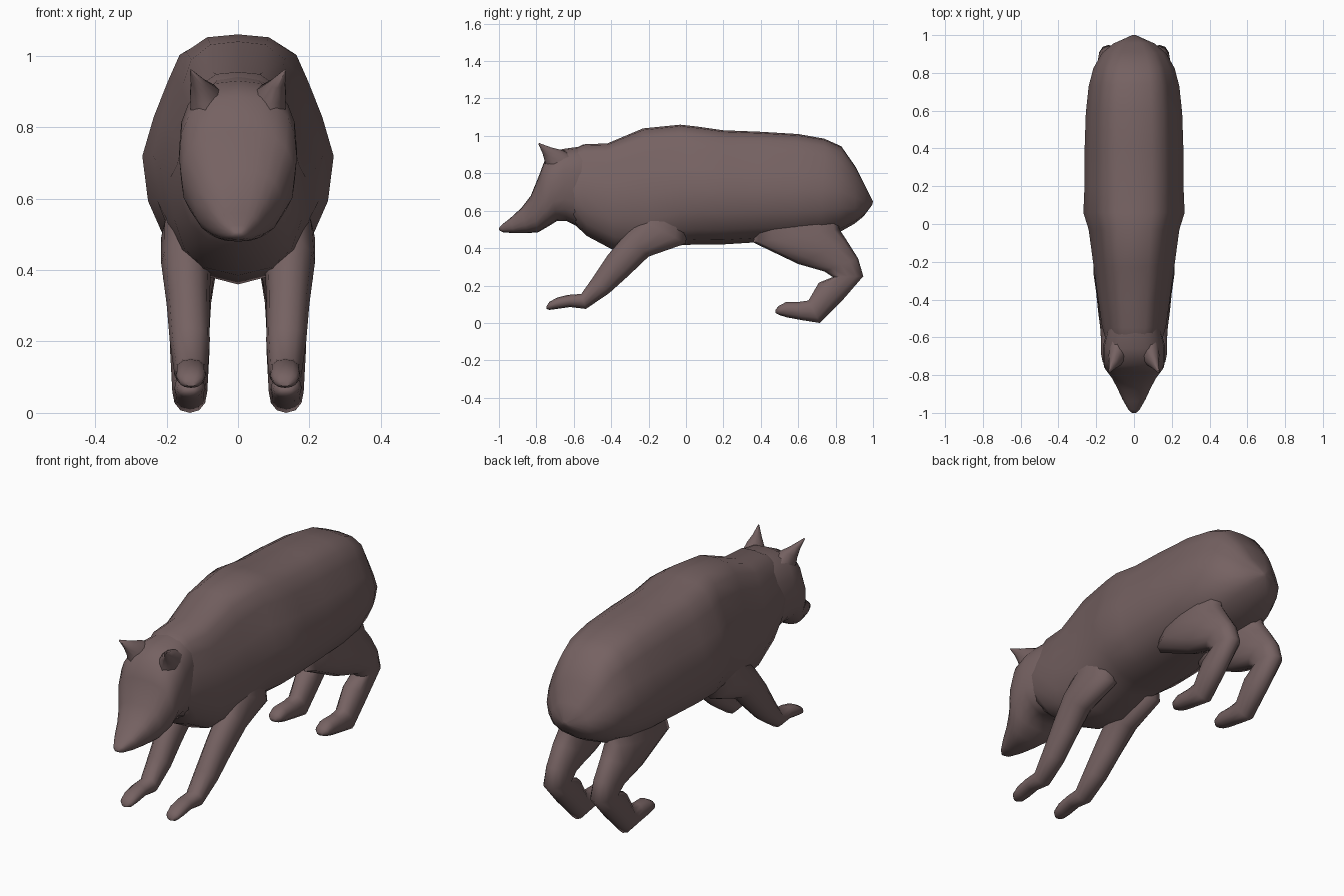
import bpy, bmesh, math
from mathutils import Vector

fur = bpy.data.materials.new("brown fur")
fur.diffuse_color = (0.18, 0.122, 0.122, 1)


def oval(sides, power):
    """Rounded cross-section as (height, width) factors."""
    pts = []
    for i in range(sides):
        t = 2 * math.pi * i / sides
        c, s = math.cos(t), math.sin(t)
        pts.append((math.copysign(abs(c) ** (2 / power), c),
                    math.copysign(abs(s) ** (2 / power), s)))
    return pts


def mirrored(half):
    """Full cross-section from its right half."""
    return half + [(v, -w) for v, w in half[-2:0:-1]]


# Trunk cross-section: narrow shoulders, widest at the flank, full belly
TRUNK = mirrored([(1, 0), (.975, .36), (.85, .61), (.62, .73), (.3, .88), (-.05, 1),
                  (-.45, .94), (-.74, .79), (-.92, .5), (-1, 0)])


def loft(name, sections, profile, side=1):
    """Skin rings; section = upper (y, z), lower (y, z), centre x, half width."""
    bm = bmesh.new()
    rings = []
    n = len(profile)
    for ya, za, yb, zb, cx, hw in sections:
        a, b = Vector((cx * side, ya, za)), Vector((cx * side, yb, zb))
        mid, half = (a + b) / 2, (a - b) / 2
        rings.append([bm.verts.new(mid + half * v + Vector((hw * w, 0, 0)))
                      for v, w in profile])
    for p, q in zip(rings, rings[1:]):
        for i in range(n):
            j = (i + 1) % n
            bm.faces.new((p[i], p[j], q[j], q[i]))
    bm.faces.new(rings[0][::-1])
    bm.faces.new(rings[-1])
    bmesh.ops.recalc_face_normals(bm, faces=bm.faces)
    me = bpy.data.meshes.new(name)
    bm.to_mesh(me)
    bm.free()
    me.materials.append(fur)
    ob = bpy.data.objects.new(name, me)
    bpy.context.collection.objects.link(ob)
    bpy.context.view_layer.objects.active = ob
    ob.select_set(True)
    bpy.ops.object.shade_smooth_by_angle(angle=math.radians(60))
    ob.select_set(False)
    return ob


# Trunk and neck, front to back
loft("body", [
    (-0.61, 0.925, -0.61, 0.54, 0, 0.15),
    (-0.55, 0.955, -0.53, 0.465, 0, 0.17),
    (-0.42, 0.96, -0.38, 0.385, 0, 0.19),
    (-0.23, 1.04, -0.20, 0.36, 0, 0.215),
    (-0.03, 1.06, -0.03, 0.415, 0, 0.24),
    (0.06, 1.05, 0.06, 0.42, 0, 0.268),
    (0.20, 1.03, 0.20, 0.42, 0, 0.262),
    (0.40, 1.022, 0.36, 0.43, 0, 0.262),
    (0.60, 1.01, 0.58, 0.44, 0, 0.255),
    (0.74, 0.985, 0.72, 0.455, 0, 0.24),
    (0.83, 0.945, 0.82, 0.485, 0, 0.215),
    (0.91, 0.83, 0.90, 0.53, 0, 0.17),
    (0.96, 0.73, 0.95, 0.57, 0, 0.11),
    (1.00, 0.65, 0.995, 0.63, 0, 0.015),
], TRUNK)

# Head with tapered muzzle
loft("head", [
    (-0.55, 0.945, -0.55, 0.50, 0, 0.14),
    (-0.66, 0.93, -0.64, 0.545, 0, 0.165),
    (-0.75, 0.885, -0.69, 0.545, 0, 0.165),
    (-0.785, 0.79, -0.73, 0.52, 0, 0.158),
    (-0.83, 0.68, -0.79, 0.485, 0, 0.12),
    (-0.88, 0.615, -0.85, 0.48, 0, 0.09),
    (-0.94, 0.56, -0.92, 0.48, 0, 0.06),
    (-0.985, 0.525, -0.98, 0.485, 0, 0.03),
    (-1.00, 0.507, -0.998, 0.495, 0, 0.012),
], oval(20, 2.55))

for side, label in ((-1, "left"), (1, "right")):
    # Pointed ears
    loft("ear_" + label, [
        (-0.59, 0.89, -0.75, 0.78, 0.08, 0.055),
        (-0.665, 0.925, -0.755, 0.865, 0.093, 0.043),
        (-0.72, 0.938, -0.768, 0.91, 0.11, 0.023),
        (-0.785, 0.962, -0.79, 0.957, 0.132, 0.003),
    ], oval(10, 2), side)
    # Front leg reaching forward, from shoulder to paw
    loft("front_leg_" + label, [
        (-0.23, 0.78, 0.02, 0.70, 0.10, 0.06),
        (-0.25, 0.56, 0.00, 0.425, 0.14, 0.075),
        (-0.32, 0.48, -0.20, 0.355, 0.145, 0.07),
        (-0.42, 0.36, -0.31, 0.25, 0.14, 0.06),
        (-0.50, 0.24, -0.41, 0.16, 0.135, 0.056),
        (-0.56, 0.155, -0.535, 0.075, 0.132, 0.047),
        (-0.63, 0.15, -0.62, 0.085, 0.132, 0.042),
        (-0.69, 0.135, -0.69, 0.075, 0.132, 0.042),
        (-0.73, 0.113, -0.73, 0.07, 0.132, 0.034),
        (-0.745, 0.09, -0.745, 0.075, 0.132, 0.015),
    ], oval(12, 2.2), side)
    # Hind leg: thigh, hock, foot
    loft("hind_leg_" + label, [
        (0.40, 0.66, 0.80, 0.68, 0.10, 0.06),
        (0.36, 0.43, 0.82, 0.50, 0.132, 0.083),
        (0.60, 0.315, 0.86, 0.44, 0.137, 0.073),
        (0.74, 0.275, 0.92, 0.345, 0.136, 0.061),
        (0.785, 0.245, 0.948, 0.25, 0.135, 0.056),
        (0.71, 0.215, 0.84, 0.125, 0.135, 0.055),
        (0.655, 0.12, 0.715, 0.0, 0.135, 0.049),
        (0.60, 0.112, 0.62, 0.015, 0.135, 0.044),
        (0.535, 0.112, 0.54, 0.03, 0.135, 0.043),
        (0.495, 0.09, 0.50, 0.042, 0.135, 0.036),
        (0.478, 0.07, 0.48, 0.052, 0.135, 0.016),
    ], oval(12, 2.2), side)
